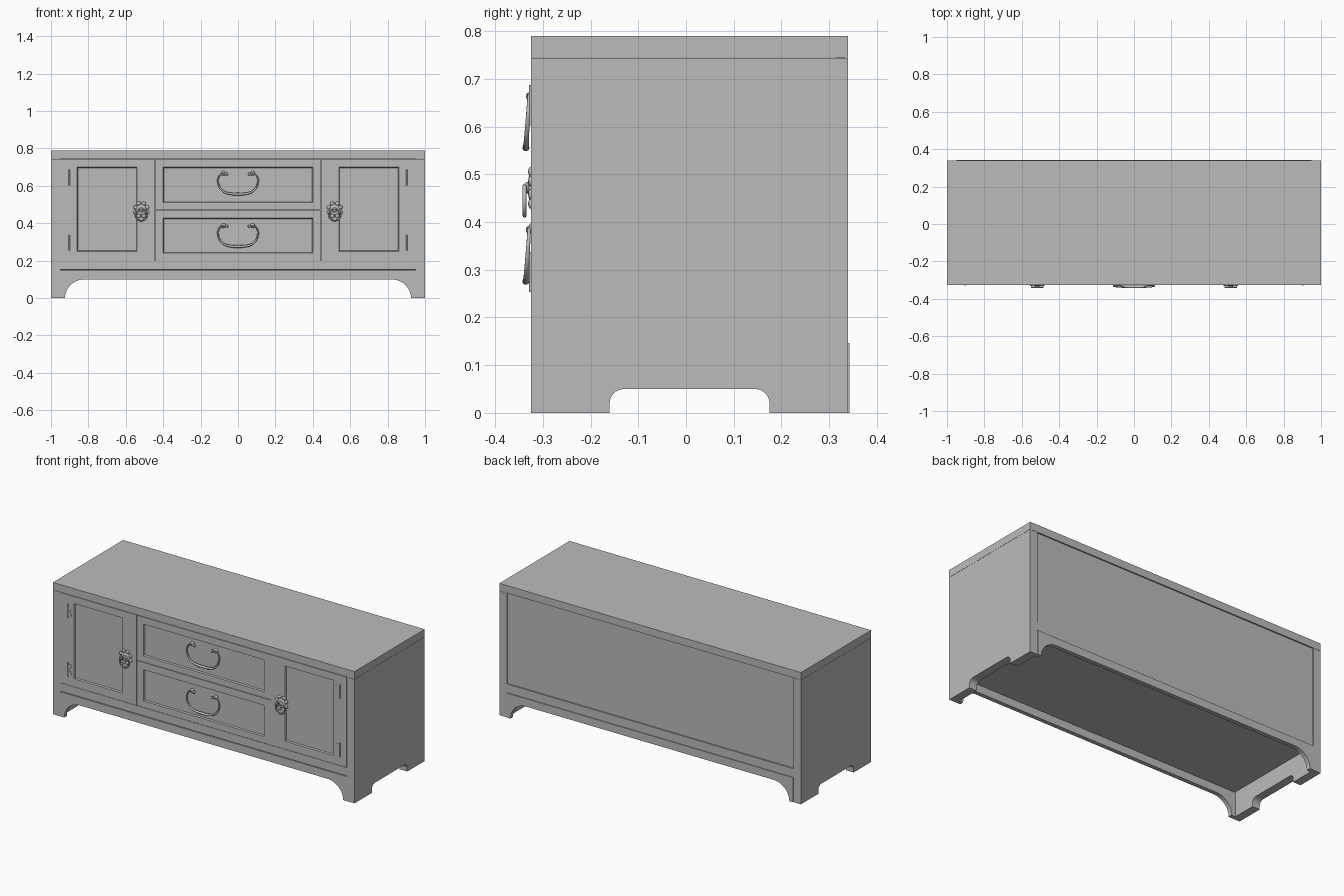
import bpy, bmesh, math
from mathutils import Vector

cube = bpy.data.objects.get("Cube")
if cube:
    bpy.data.objects.remove(cube, do_unlink=True)

FRONT, BACK = -0.325, 0.34


def material(name, rgb):
    m = bpy.data.materials.new(name)
    m.use_nodes = True
    m.diffuse_color = (*rgb, 1)
    m.node_tree.nodes["Principled BSDF"].inputs["Base Color"].default_value = (*rgb, 1)
    return m


GREY = material("plain_grey", (0.5, 0.5, 0.5))


def finish(name, bm, smooth=False):
    bmesh.ops.recalc_face_normals(bm, faces=bm.faces)
    mesh = bpy.data.meshes.new(name)
    bm.to_mesh(mesh)
    bm.free()
    mesh.materials.append(GREY)
    for p in mesh.polygons:
        p.use_smooth = smooth
    ob = bpy.data.objects.new(name, mesh)
    bpy.context.collection.objects.link(ob)
    return ob


def prism(name, points, offset):
    """Extrude a flat outline along a vector."""
    bm = bmesh.new()
    face = bm.faces.new([bm.verts.new(p) for p in points])
    new = bmesh.ops.extrude_face_region(bm, geom=[face], use_keep_orig=True)
    verts = [g for g in new["geom"] if isinstance(g, bmesh.types.BMVert)]
    bmesh.ops.translate(bm, verts=verts, vec=offset)
    return finish(name, bm)


def box(name, x0, x1, y0, y1, z0, z1):
    return prism(name, [(x0, y0, z0), (x1, y0, z0), (x1, y1, z0), (x0, y1, z0)], (0, 0, z1 - z0))


def framed_front(name, outer, inner, depth=0.008):
    """A door or drawer front with a sunken centre panel."""
    gap, slope = 0.0015, 0.004
    bm = bmesh.new()

    def loop(rect, y, shrink):
        x0, x1, z0, z1 = rect
        x0, x1, z0, z1 = x0 + shrink, x1 - shrink, z0 + shrink, z1 - shrink
        return [bm.verts.new(c) for c in ((x0, y, z0), (x1, y, z0), (x1, y, z1), (x0, y, z1))]

    loops = [loop(outer, FRONT + 0.025, gap), loop(outer, FRONT, gap),
             loop(inner, FRONT, 0), loop(inner, FRONT + depth, slope)]
    for a, b in zip(loops, loops[1:]):
        for i in range(4):
            j = (i + 1) % 4
            bm.faces.new((a[i], a[j], b[j], b[i]))
    bm.faces.new(loops[0])
    bm.faces.new(loops[-1])
    return finish(name, bm)


def arc(cx, cz, rx, rz, start, end, n=8):
    angles = [math.radians(start + (end - start) * i / n) for i in range(n + 1)]
    return [(cx + rx * math.cos(a), cz + rz * math.sin(a)) for a in angles]


def tube(name, points, radii, bevel, cyclic=False):
    """Smooth bent rod, thickness varying along its length."""
    cu = bpy.data.curves.new(name, "CURVE")
    cu.dimensions = "3D"
    cu.bevel_depth = bevel
    cu.bevel_resolution = 3
    cu.use_fill_caps = True
    cu.resolution_u = 5
    sp = cu.splines.new("BEZIER")
    sp.bezier_points.add(len(points) - 1)
    sp.use_cyclic_u = cyclic
    for bp, co, r in zip(sp.bezier_points, points, radii):
        bp.co, bp.radius = co, r
        bp.handle_left_type = bp.handle_right_type = "AUTO"
    cu.materials.append(GREY)
    ob = bpy.data.objects.new(name, cu)
    bpy.context.collection.objects.link(ob)
    return ob


def bead(bm, centre, rx, ry, rz):
    new = bmesh.ops.create_uvsphere(bm, u_segments=12, v_segments=8, radius=1)["verts"]
    bmesh.ops.scale(bm, vec=(rx, ry, rz), verts=new)
    bmesh.ops.translate(bm, vec=centre, verts=new)


# Top slab, floor board and back
box("top_slab", -1, 1, FRONT, BACK, 0.745, 0.79)
box("floor_board", -0.95, 0.95, -0.30, 0.322, 0.15, 0.17)
box("back_panel", -0.95, 0.95, 0.315, 0.332, 0.20, 0.745)
box("back_rail", -0.95, 0.95, 0.315, 0.337, 0.147, 0.1985)
box("front_rail", -0.95, 0.95, FRONT, -0.295, 0.1515, 0.20)

# Side panels with a rounded cut-out between the feet
side = [(FRONT, 0), (-0.16, 0)]
side += arc(-0.13, 0.02, 0.03, 0.03, 180, 90)
side += arc(0.145, 0.02, 0.03, 0.03, 90, 0)
side += [(0.175, 0), (BACK, 0), (BACK, 0.744), (FRONT, 0.744)]
for label, x in (("left", 0.95), ("right", -1)):
    prism(label + "_side_panel", [(x, y, z) for y, z in side], (0.05, 0, 0))

# Front and back aprons with curved brackets
apron = [(-0.95, 0)] + arc(-0.82, 0, 0.105, 0.1, 180, 90, 10)
apron += arc(0.82, 0, 0.105, 0.1, 90, 0, 10) + [(0.95, 0), (0.95, 0.147), (-0.95, 0.147)]
for label, y, thick in (("front", FRONT, 0.025), ("back", 0.317, 0.0255)):
    prism(label + "_apron", [(x, y, z) for x, z in apron], (0, thick, 0))

# Drawers
framed_front("upper_drawer", (-0.443, 0.443, 0.472, 0.744), (-0.40, 0.40, 0.51, 0.70))
framed_front("lower_drawer", (-0.443, 0.443, 0.20, 0.472), (-0.40, 0.40, 0.24, 0.427))

# Drawer bail handles with a rosette under each end
half = [(0.062, 0.664), (0.082, 0.667), (0.102, 0.65), (0.106, 0.615), (0.08, 0.572), (0.035, 0.557)]
outline = [(-x, z) for x, z in half] + [(0, 0.556)] + half[::-1]
weights = [0.9, 0.55, 0.6, 0.7, 0.85, 1.1]
weights = weights + [1.2] + weights[::-1]
for label, drop in (("upper", 0), ("lower", 0.28)):
    path = [(x, -0.3285 - 0.007 * (0.667 - z) / 0.11, z - drop) for x, z in outline]
    tube(label + "_drawer_handle", path, weights, 0.0062)
    bm = bmesh.new()
    for s in (-1, 1):
        bead(bm, (s * 0.078, -0.321, 0.667 - drop), 0.013, 0.009, 0.013)
        bead(bm, (s * 0.06, -0.33, 0.664 - drop), 0.008, 0.006, 0.008)
    finish(label + "_handle_rosettes", bm, True)

# Doors, ring pulls and hinges
for label, s in (("left", 1), ("right", -1)):
    span = lambda a, b: tuple(sorted((s * a, s * b)))
    framed_front(label + "_door", (*span(0.443, 0.95), 0.20, 0.744), (*span(0.54, 0.86), 0.25, 0.70))

    cx, cz = s * 0.517, 0.472
    bm = bmesh.new()
    bead(bm, (cx, FRONT, cz), 0.03, 0.007, 0.03)
    bead(bm, (cx, -0.333, cz), 0.012, 0.008, 0.012)
    for i in range(8):
        a = math.radians(45 * i + 22.5)
        bead(bm, (cx + 0.034 * math.cos(a), FRONT, cz + 0.036 * math.sin(a)), 0.011, 0.006, 0.011)
    finish(label + "_pull_rosette", bm, True)
    ring = [(x, -0.3385, z) for x, z in arc(cx, 0.445, 0.03, 0.031, 0, 315, 7)]
    tube(label + "_pull_ring", ring, [1] * 8, 0.0042, True)

    for place, z in (("upper", 0.645), ("lower", 0.295)):
        x = s * 0.902
        tube(f"{label}_{place}_hinge_pin", [(x, FRONT, z - 0.042), (x, FRONT, z + 0.042)], [1, 1], 0.004)
        leaf = [(x, z - 0.035), (x - s * 0.03, z - 0.03), (x - s * 0.014, z),
                (x - s * 0.03, z + 0.03), (x, z + 0.035)]
        prism(f"{label}_{place}_hinge_leaf", [(px, FRONT + 0.002, pz) for px, pz in leaf], (0, -0.0035, 0))
